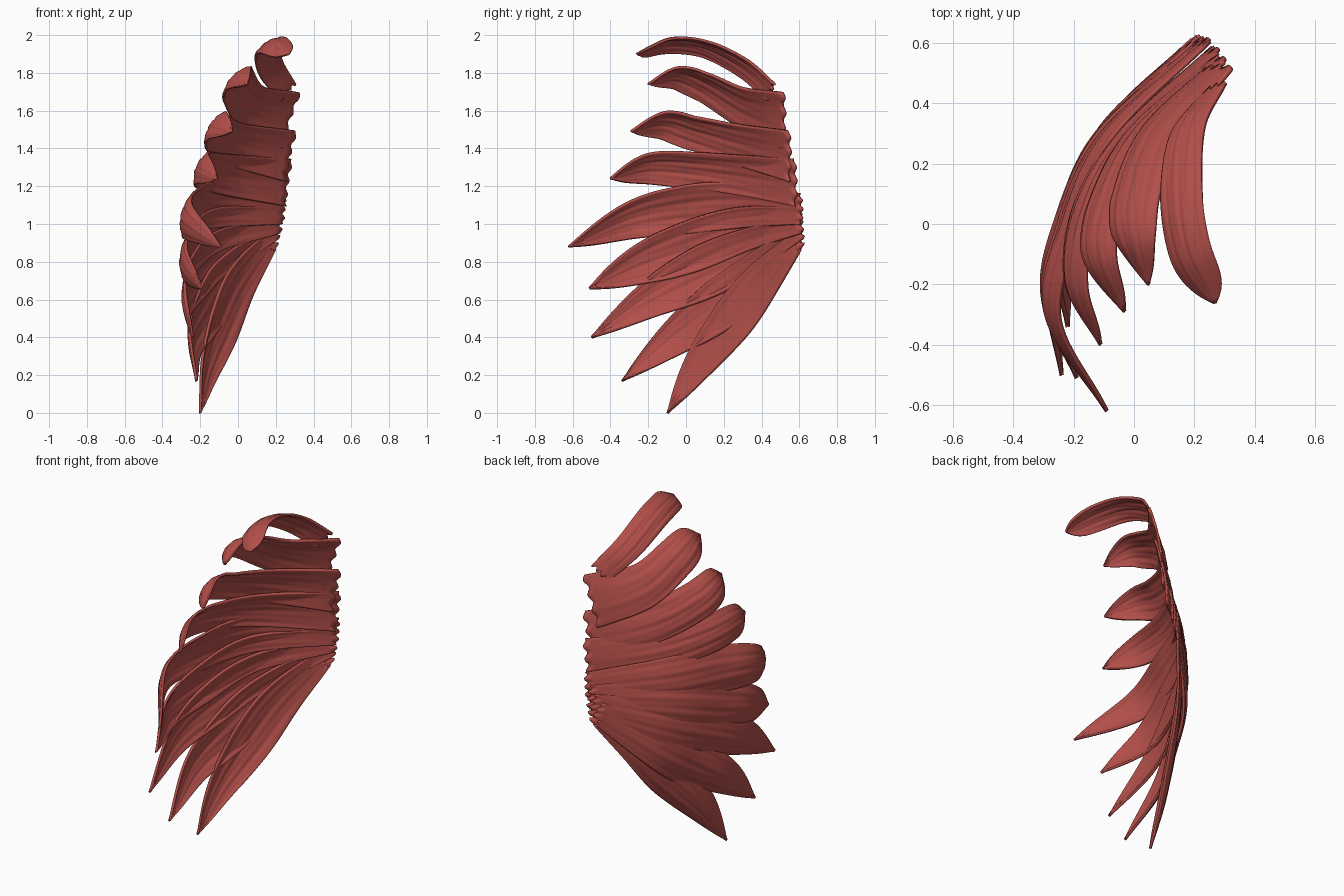
import bpy, bmesh, math
from mathutils import Vector

cube = bpy.data.objects.get("Cube")
if cube:
    bpy.data.objects.remove(cube, do_unlink=True)

# One flat colour
red = bpy.data.materials.new("feather red")
red.use_nodes = True
colour = (0.45, 0.078, 0.068, 1)
red.diffuse_color = colour
shader = red.node_tree.nodes["Principled BSDF"]
shader.inputs["Base Color"].default_value = colour
shader.inputs["Roughness"].default_value = 0.8

LENGTH_STEPS, WIDTH_STEPS = 44, 28
SHELL_CENTRE = Vector((0.8, -0.2, 0.8))


def spline(points, t):
    """Smooth path through the points, t running from 0 to 1."""
    last = len(points) - 1
    i = min(int(t * last), last - 1)
    u = t * last - i
    b, c = points[i], points[i + 1]
    a = points[i - 1] if i > 0 else b * 2 - c
    d = points[i + 2] if i + 2 <= last else c * 2 - b
    return (b * 2 + (c - a) * u + (a * 2 - b * 5 + c * 4 - d) * u ** 2
            + (b * 3 - a - c * 3 + d) * u ** 3) / 2


def streaks(s, t, seed):
    """Fine barbs running along the feather and fanning slightly outward."""
    lane = s + 0.25 * t * s
    wave = math.sin(lane * 9 + seed * 2 + 4 * t) + 0.7 * math.sin(lane * 17 - 5 * t + seed)
    return 0.002 * wave * math.sin(math.pi * t)


def feather(name, seed, half_width, taper, root_width, path):
    """Cupped blade swept from root to tip around the wing's hollow."""
    points = [Vector(p) for p in path]
    bm = bmesh.new()
    rows = []
    for i in range(LENGTH_STEPS + 1):
        t = i / LENGTH_STEPS
        p = spline(points, t)
        tangent = (spline(points, min(1, t + 0.01)) - spline(points, max(0, t - 0.01))).normalized()
        # The roots stand upright, the outer blades lean over the hollow
        out = p - SHELL_CENTRE
        out.z *= 0.2 + 0.65 * min(1, t * 2)
        out = (out - tangent * out.dot(tangent)).normalized()
        side = out.cross(tangent)
        swell = root_width + (1 - root_width) * math.sin(math.pi / 2 * min(1, t * 2))
        width = half_width * swell * max(0.02, 1 - t ** taper)
        cup = 0.08 + 0.2 * min(1, t * 1.5)
        row = []
        for j in range(WIDTH_STEPS + 1):
            s = 2 * j / WIDTH_STEPS - 1
            # Ragged root end, cupped section and barb ridges
            ragged = 0.01 * math.sin(s * 11 + seed) * (1 - t) ** 6
            lift = streaks(s, t, seed) - cup * width * s * s
            row.append(bm.verts.new(p + side * width * s + out * lift + tangent * ragged))
        rows.append(row)
    for a, b in zip(rows, rows[1:]):
        for j in range(WIDTH_STEPS):
            bm.faces.new((a[j], a[j + 1], b[j + 1], b[j]))
    bmesh.ops.recalc_face_normals(bm, faces=bm.faces)
    for f in bm.faces:
        f.smooth = True
    mesh = bpy.data.meshes.new(name)
    bm.to_mesh(mesh)
    bm.free()
    mesh.materials.append(red)
    obj = bpy.data.objects.new(name, mesh)
    bpy.context.collection.objects.link(obj)
    solid = obj.modifiers.new("thickness", "SOLIDIFY")
    solid.thickness = 0.014
    solid.offset = 0


# Upper feathers: blunt, separated, hooked tips
feather("crest_feather", 1, 0.08, 14, 0.8, [
    (0.26, 0.45, 1.7), (0.17, 0.31, 1.83), (0.15, 0.1, 1.94), (0.18, -0.1, 1.96), (0.27, -0.26, 1.9)])
feather("second_feather", 2, 0.115, 5, 1.35, [
    (0.27, 0.52, 1.55), (0.07, 0.31, 1.62), (-0.01, 0.1, 1.74), (-0.01, -0.05, 1.79), (0.05, -0.2, 1.74)])
feather("third_feather", 3, 0.11, 6, 1.25, [
    (0.27, 0.55, 1.36), (0, 0.3, 1.42), (-0.12, 0.05, 1.49), (-0.13, -0.12, 1.535), (-0.03, -0.29, 1.49)])
feather("fourth_feather", 4, 0.105, 6, 1.2, [
    (0.26, 0.58, 1.22), (-0.04, 0.3, 1.26), (-0.18, 0.05, 1.29), (-0.21, -0.2, 1.3), (-0.11, -0.4, 1.24)])

# Lower feathers: long, overlapping, pointed tips
feather("long_feather", 5, 0.135, 4.5, 0.6, [
    (0.24, 0.61, 1.08), (-0.1, 0.3, 1.1), (-0.24, 0, 1.08), (-0.29, -0.3, 1.02), (-0.09, -0.62, 0.88)])
feather("sixth_feather", 6, 0.14, 4.5, 0.5, [
    (0.22, 0.61, 1.02), (-0.12, 0.3, 0.97), (-0.26, 0, 0.87), (-0.3, -0.25, 0.78), (-0.19, -0.51, 0.66)])
feather("seventh_feather", 7, 0.155, 3.2, 0.4, [
    (0.2, 0.61, 0.98), (-0.1, 0.33, 0.85), (-0.24, 0.05, 0.72), (-0.29, -0.2, 0.59), (-0.24, -0.5, 0.4)])
feather("eighth_feather", 8, 0.155, 3.2, 0.4, [
    (0.18, 0.6, 0.94), (-0.07, 0.36, 0.71), (-0.18, 0.15, 0.54), (-0.25, -0.07, 0.38), (-0.22, -0.34, 0.17)])
feather("lowest_feather", 9, 0.145, 3, 0.4, [
    (0.16, 0.58, 0.9), (0, 0.4, 0.68), (-0.1, 0.23, 0.45), (-0.17, 0.06, 0.23), (-0.2, -0.1, 0)])
